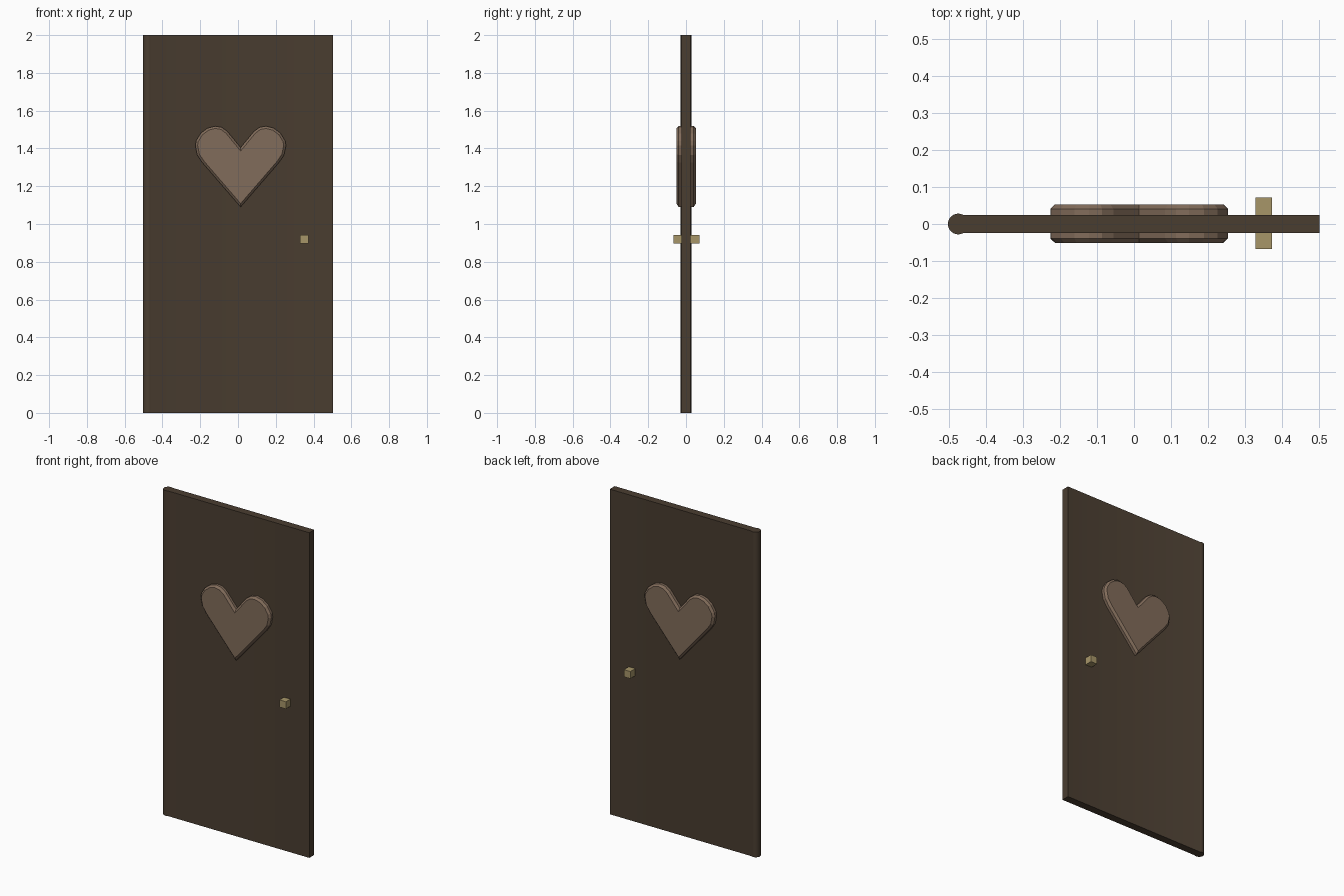
import bpy, bmesh, math
from mathutils import Vector

if "Cube" in bpy.data.objects:
    bpy.data.objects.remove(bpy.data.objects["Cube"])


def material(name, rgb):
    m = bpy.data.materials.new(name)
    m.diffuse_color = (*rgb, 1)
    m.use_nodes = True
    m.node_tree.nodes["Principled BSDF"].inputs["Base Color"].default_value = m.diffuse_color
    return m


DARK_WOOD = material("dark wood", (0.068, 0.047, 0.030))
LIGHT_WOOD = material("light wood", (0.222, 0.150, 0.103))
BRASS = material("brass", (0.390, 0.305, 0.141))


def prism(name, outline, direction, mat, chamfer=0.0):
    """Extrude a closed outline along a direction, optionally chamfering both rims."""
    bm = bmesh.new()
    cap = bm.faces.new([bm.verts.new(p) for p in outline])
    n = len(outline)
    out = bmesh.ops.extrude_face_region(bm, geom=[cap], use_keep_orig=True)
    moved = [v for v in out["geom"] if isinstance(v, bmesh.types.BMVert)]
    bmesh.ops.translate(bm, verts=moved, vec=Vector(direction))
    bmesh.ops.recalc_face_normals(bm, faces=bm.faces[:])
    if chamfer:
        axis = Vector(direction).normalized()
        caps = [f for f in bm.faces if abs(f.normal.dot(axis)) > 0.9]
        rims = list({e for f in caps for e in f.edges})
        bmesh.ops.bevel(bm, geom=rims, offset=chamfer, segments=1,
                        affect='EDGES', profile=0.5)
        bmesh.ops.recalc_face_normals(bm, faces=bm.faces[:])
    me = bpy.data.meshes.new(name)
    bm.to_mesh(me)
    bm.free()
    me.materials.append(mat)
    ob = bpy.data.objects.new(name, me)
    bpy.context.collection.objects.link(ob)
    return ob


# Door slab with a rounded hinge post along its left edge
hinge_x, hinge_r, half = -0.475, 0.028, 0.024
start = math.asin(half / hinge_r)
steps = 20
outline = [(0.502, -half, 0), (0.502, half, 0)]
for i in range(steps + 1):
    a = start + (2 * math.pi - 2 * start) * i / steps
    outline.append((hinge_x + hinge_r * math.cos(a), hinge_r * math.sin(a), 0))
door = prism("door_panel", outline, (0, 0, 2), DARK_WOOD)

# Raised heart passing through the door: half outline mirrored about its centre
heart_x, heart_y = 0.014, 0.052
side = [(0.07, 1.49), (0.10, 1.512), (0.135, 1.518), (0.175, 1.508),
        (0.212, 1.48), (0.236, 1.44), (0.24, 1.415), (0.23, 1.365),
        (0.203, 1.325)]
heart = ([(0, 1.405)] + side + [(0, 1.09)]
         + [(-x, z) for x, z in reversed(side)])
prism("heart", [(heart_x + x, -heart_y + 0.001, z) for x, z in heart],
      (0, 2 * heart_y, 0), LIGHT_WOOD, chamfer=0.012)

# Square handle bar showing on both faces
kx, kz, kh = 0.351, 0.92, 0.022
prism("handle", [(kx + sx * kh, -0.067, kz + sz * kh)
                 for sx, sz in ((-1, -1), (1, -1), (1, 1), (-1, 1))],
      (0, 0.138, 0), BRASS)

# Round the hinge post while keeping the door edges crisp
bpy.ops.object.select_all(action='DESELECT')
door.select_set(True)
bpy.context.view_layer.objects.active = door
bpy.ops.object.shade_smooth_by_angle(angle=math.radians(30))
